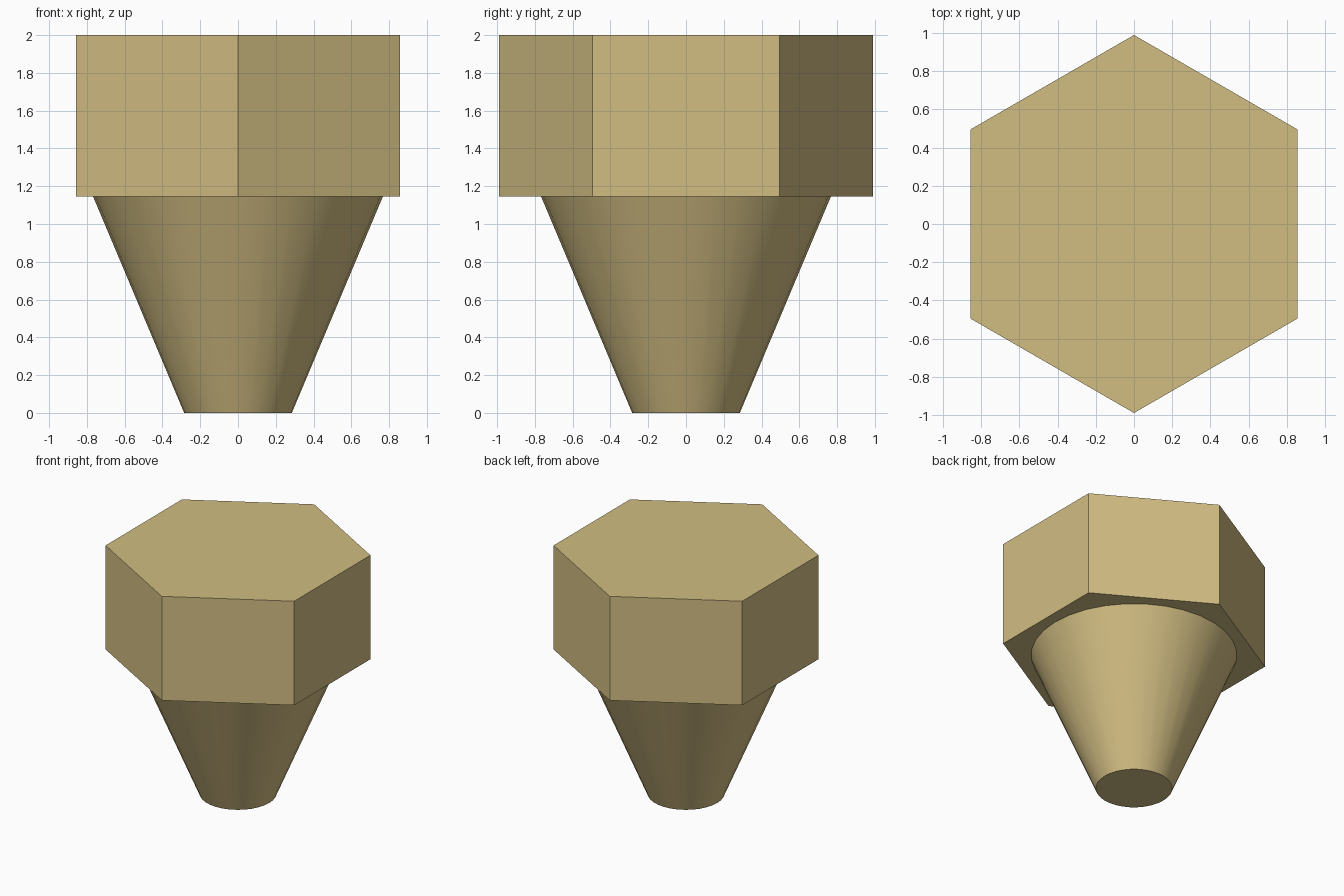
import bpy
import math

if "Cube" in bpy.data.objects:
    bpy.data.objects.remove(bpy.data.objects["Cube"])

HEAD_BOTTOM, TOP = 1.145, 2.0

brass = bpy.data.materials.new("brass")
brass.diffuse_color = (0.64, 0.51, 0.225, 1)
brass.use_nodes = True
brass.node_tree.nodes["Principled BSDF"].inputs["Base Color"].default_value = brass.diffuse_color


def frustum(name, sides, r_low, r_high, z_low, z_high, turn=0.0):
    bpy.ops.mesh.primitive_cone_add(
        vertices=sides, radius1=r_low, radius2=r_high, depth=z_high - z_low,
        location=(0, 0, (z_low + z_high) / 2), rotation=(0, 0, turn))
    obj = bpy.context.object
    obj.name = name
    obj.data.materials.append(brass)
    return obj


# Hexagonal head, with corners on the y axis
frustum("hex_head", 6, 0.99, 0.99, HEAD_BOTTOM, TOP)

# Smooth tapered tip
frustum("tapered_tip", 32, 0.285, 0.767, 0.0, HEAD_BOTTOM)
bpy.ops.object.shade_smooth_by_angle(angle=math.radians(30))
